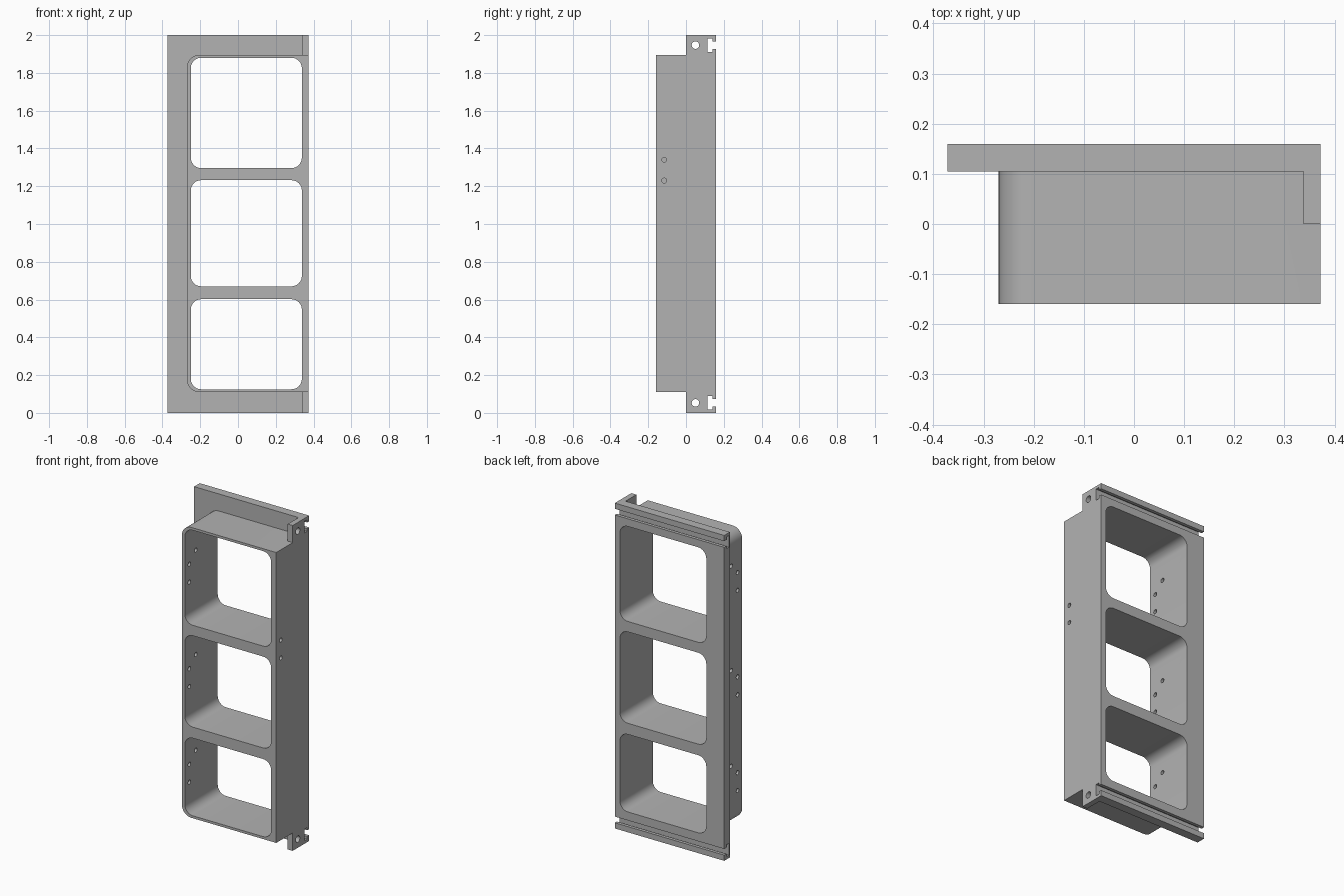
import bpy, bmesh
from math import sin, cos, pi, radians

cube = bpy.data.objects.get("Cube")
if cube:
    bpy.data.objects.remove(cube, do_unlink=True)

grey = bpy.data.materials.new("plain_grey")
grey.use_nodes = True
colour = (0.45, 0.45, 0.45, 1)
grey.diffuse_color = colour
grey.node_tree.nodes["Principled BSDF"].inputs["Base Color"].default_value = colour


def prism(name, pts, axis, lo, hi):
    """Extrude a profile of (y, z) along x, or of (x, z) along y."""
    bm = bmesh.new()

    def place(p, d):
        return (d, p[0], p[1]) if axis == "x" else (p[0], d, p[1])

    face = bm.faces.new([bm.verts.new(place(p, lo)) for p in pts])
    ext = bmesh.ops.extrude_face_region(bm, geom=[face])
    for v in ext["geom"]:
        if isinstance(v, bmesh.types.BMVert):
            v.co["xyz".index(axis)] = hi
    bmesh.ops.recalc_face_normals(bm, faces=bm.faces)
    mesh = bpy.data.meshes.new(name)
    bm.to_mesh(mesh)
    bm.free()
    mesh.materials.append(grey)
    obj = bpy.data.objects.new(name, mesh)
    bpy.context.collection.objects.link(obj)
    return obj


def rounded(a0, a1, z0, z1, left, right, steps=8):
    """Rectangle with one corner radius per side."""
    pts = []
    corners = [(a1, z1, right, -1, -1), (a0, z1, left, 1, -1),
               (a0, z0, left, 1, 1), (a1, z0, right, -1, 1)]
    for q, (a, z, r, sa, sz) in enumerate(corners):
        if r == 0:
            pts.append((a, z))
            continue
        for i in range(steps + 1):
            t = pi / 2 * (q + i / steps)
            pts.append((a + sa * r + r * cos(t), z + sz * r + r * sin(t)))
    return pts


def circle(y, z, r, n=20):
    return [(y + r * cos(2 * pi * i / n), z + r * sin(2 * pi * i / n)) for i in range(n)]


def combine(target, tool, operation):
    mod = target.modifiers.new(operation.lower(), "BOOLEAN")
    mod.operation = operation
    mod.solver = "EXACT"
    mod.object = tool
    bpy.context.view_layer.objects.active = target
    bpy.ops.object.modifier_apply(modifier=mod.name)
    bpy.data.objects.remove(tool, do_unlink=True)


# Back plate with a T-slot near the top and bottom
FRONT, BACK, DEEP, NECK = 0.105, 0.16, 0.115, 0.14
half_slot = [(BACK, 0), (BACK, 0.035), (NECK, 0.035), (NECK, 0.018), (DEEP, 0.018),
             (DEEP, 0.09), (NECK, 0.09), (NECK, 0.073), (BACK, 0.073)]
profile = [(FRONT, 0)] + half_slot
profile += [(y, 2 - z) for y, z in reversed(half_slot)] + [(FRONT, 2)]
frame = prism("shelf_frame", profile, "x", -0.372, 0.372)

# Deep box body and the narrow side tab
body = prism("box_body", rounded(-0.27, 0.372, 0.11, 1.895, 0.065, 0), "y", -0.16, 0.11)
combine(frame, body, "UNION")
tab = prism("side_tab", rounded(0, 0.11, 0, 2, 0, 0), "x", 0.338, 0.372)
combine(frame, tab, "UNION")

# Three rounded openings
for z0, z1 in [(0.125, 0.602), (0.67, 1.232), (1.296, 1.88)]:
    combine(frame, prism("opening", rounded(-0.25, 0.338, z0, z1, 0.055, 0.055),
                         "y", -0.3, 0.3), "DIFFERENCE")

# Screw holes: three through the left wall per opening
holes = []
for base in (0.30, 0.888, 1.53):
    for y, dz in [(-0.115, 0), (-0.115, 0.11), (-0.053, 0.173)]:
        holes.append((y, base + dz, 0.013, -0.3, -0.23))
# Mounting holes in the tab ends and a pair in the opposite wall
holes += [(0.05, z, 0.02, 0.3, 0.4) for z in (0.053, 1.947)]
holes += [(-0.115, z, 0.013, 0.347, 0.4) for z in (1.23, 1.34)]
for y, z, r, lo, hi in holes:
    combine(frame, prism("hole", circle(y, z, r), "x", lo, hi), "DIFFERENCE")

bpy.ops.object.select_all(action="DESELECT")
frame.select_set(True)
bpy.context.view_layer.objects.active = frame
bpy.ops.object.shade_smooth_by_angle(angle=radians(30))
